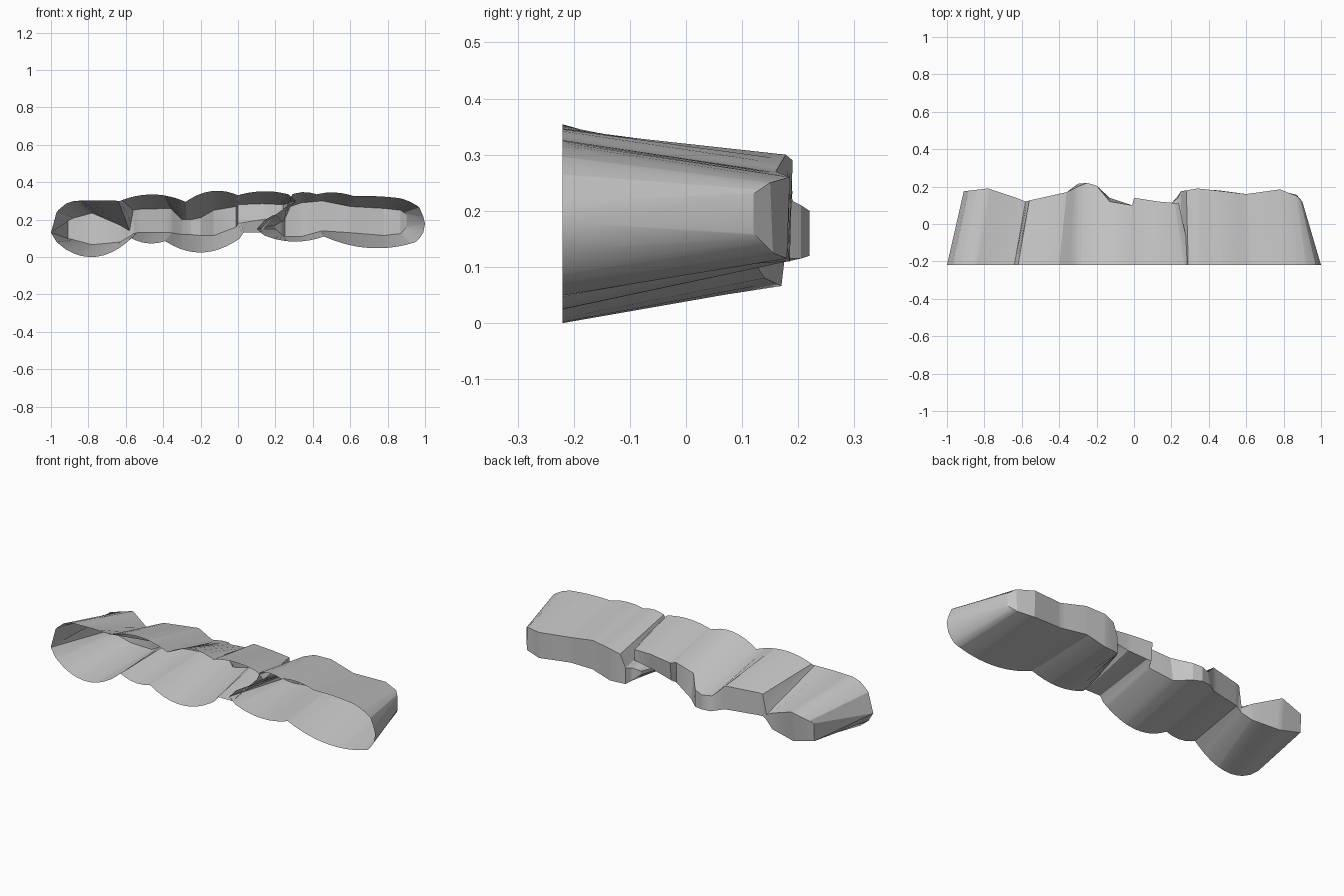
import bpy
import bmesh

cube = bpy.data.objects.get("Cube")
if cube:
    bpy.data.objects.remove(cube, do_unlink=True)

FRONT_Y = -0.22

stone = bpy.data.materials.new("grey_stone")
stone.use_nodes = True
stone.diffuse_color = (0.55, 0.55, 0.55, 1)
stone.node_tree.nodes["Principled BSDF"].inputs["Base Color"].default_value = stone.diffuse_color


def find_segment(points, u):
    """Return the two points around u and the fraction between them."""
    for a, b in zip(points, points[1:]):
        if u <= b[0]:
            return a, b, max(0.0, (u - a[0]) / (b[0] - a[0]))
    return points[-2], points[-1], 1.0


def scallop(points, u):
    """Height of a lobed outline; each point is x, z and the bulge of the next lobe."""
    a, b, t = find_segment(points, u)
    return a[1] + (b[1] - a[1]) * t + 4 * a[2] * t * (1 - t)


def blend(points, u):
    """Interpolate everything after the first value of each point."""
    a, b, t = find_segment(points, u)
    return [p + (q - p) * t for p, q in zip(a[1:], b[1:])]


def stations(*profiles):
    """Sample positions: every profile corner plus even steps between."""
    start, end = profiles[0][0][0], profiles[0][-1][0]
    count = int((end - start) * 25)
    values = {round(start + (end - start) * i / count, 3) for i in range(count + 1)}
    for profile in profiles:
        values.update(p[0] for p in profile)
    return sorted(values)


def rock_shell(name, top, bottom, back):
    """Hollow rock: open lobed rim in front, tapering to a faceted back.

    Back points are rim x, back x, then y and z of the upper and lower edge."""
    bm = bmesh.new()
    rims, ends = ([], []), ([], [])
    for u in stations(top, bottom, back):
        x, high_y, high_z, low_y, low_z = blend(back, u)
        edges = ((top, high_y, high_z), (bottom, low_y, low_z))
        for side, (profile, y, z) in enumerate(edges):
            rims[side].append(bm.verts.new((u, FRONT_Y, scallop(profile, u))))
            ends[side].append(bm.verts.new((x, y, z)))

    # Tapering skin around the whole rim
    rim = rims[0] + rims[1][::-1]
    end = ends[0] + ends[1][::-1]
    for i in range(len(rim)):
        j = (i + 1) % len(rim)
        bm.faces.new((rim[i], rim[j], end[j], end[i]))

    # Closed back wall
    for i in range(len(ends[0]) - 1):
        bm.faces.new((ends[0][i], ends[0][i + 1], ends[1][i + 1], ends[1][i]))

    bmesh.ops.remove_doubles(bm, verts=bm.verts, dist=0.0005)
    bmesh.ops.recalc_face_normals(bm, faces=bm.faces)
    mesh = bpy.data.meshes.new(name)
    bm.to_mesh(mesh)
    bm.free()
    mesh.materials.append(stone)
    obj = bpy.data.objects.new(name, mesh)
    bpy.context.collection.objects.link(obj)
    bpy.ops.object.select_all(action="DESELECT")
    obj.select_set(True)
    bpy.context.view_layer.objects.active = obj
    bpy.ops.object.shade_smooth_by_angle(angle=0.4)


# Long rock on the right, ending in the hooked seam
rock_shell(
    "long_rock",
    top=[(-1, .13, 0), (-.97, .24, .015), (-.87, .3, .003), (-.63, .3, .037),
         (-.28, .295, .04), (0, .33, .019), (.27, .335, 0), (.31, .3, 0)],
    bottom=[(-1, .13, 0), (-.97, .08, 0), (-.92, .04, -.067), (-.57, .1, -.02),
            (-.39, .085, -.068), (.01, .1, 0), (.03, .13, 0), (.12, .13, 0),
            (.2, .225, 0), (.26, .27, 0), (.31, .3, 0)],
    back=[(-1, -.91, .175, .2, .17, .1), (-.85, -.78, .19, .235, .17, .066),
          (-.72, -.63, .14, .17, .14, .08), (-.64, -.58, .12, .14, .12, .11),
          (-.62, -.56, .125, .25, .12, .125), (-.57, -.54, .13, .255, .13, .13),
          (-.4, -.36, .17, .26, .17, .13), (-.31, -.3, .2, .2, .215, .12),
          (-.25, -.25, .22, .2, .22, .12), (-.2, -.2, .205, .21, .205, .115),
          (-.13, -.13, .12, .25, .14, .115), (-.01, -.01, .1, .27, .1, .16),
          (.01, 0, .14, .28, .13, .18), (.12, .13, .12, .285, .11, .2),
          (.31, .24, .11, .28, .11, .22)],
)

# Short rock on the left, tucked under the seam
rock_shell(
    "short_rock",
    top=[(.1, .15, .015), (.2, .225, 0), (.26, .27, 0), (.29, .335, .012),
         (.42, .335, .015), (.62, .325, .005), (.86, .315, .008),
         (.97, .265, .01), (1, .18, 0)],
    bottom=[(.1, .15, -.005), (.14, .115, -.03), (.46, .11, -.047),
            (.95, .08, -.005), (.99, .13, 0), (1, .18, 0)],
    back=[(.1, .2, .11, .17, .11, .15), (.2, .235, .14, .19, .15, .12),
          (.26, .25, .175, .2, .175, .11), (.29, .28, .18, .27, .18, .11),
          (.34, .34, .19, .29, .185, .11), (.47, .45, .178, .3, .18, .14),
          (.62, .6, .16, .27, .16, .13), (.8, .78, .185, .26, .18, .115),
          (.92, .87, .15, .25, .155, .125), (1, .9, .12, .23, .12, .16)],
)
